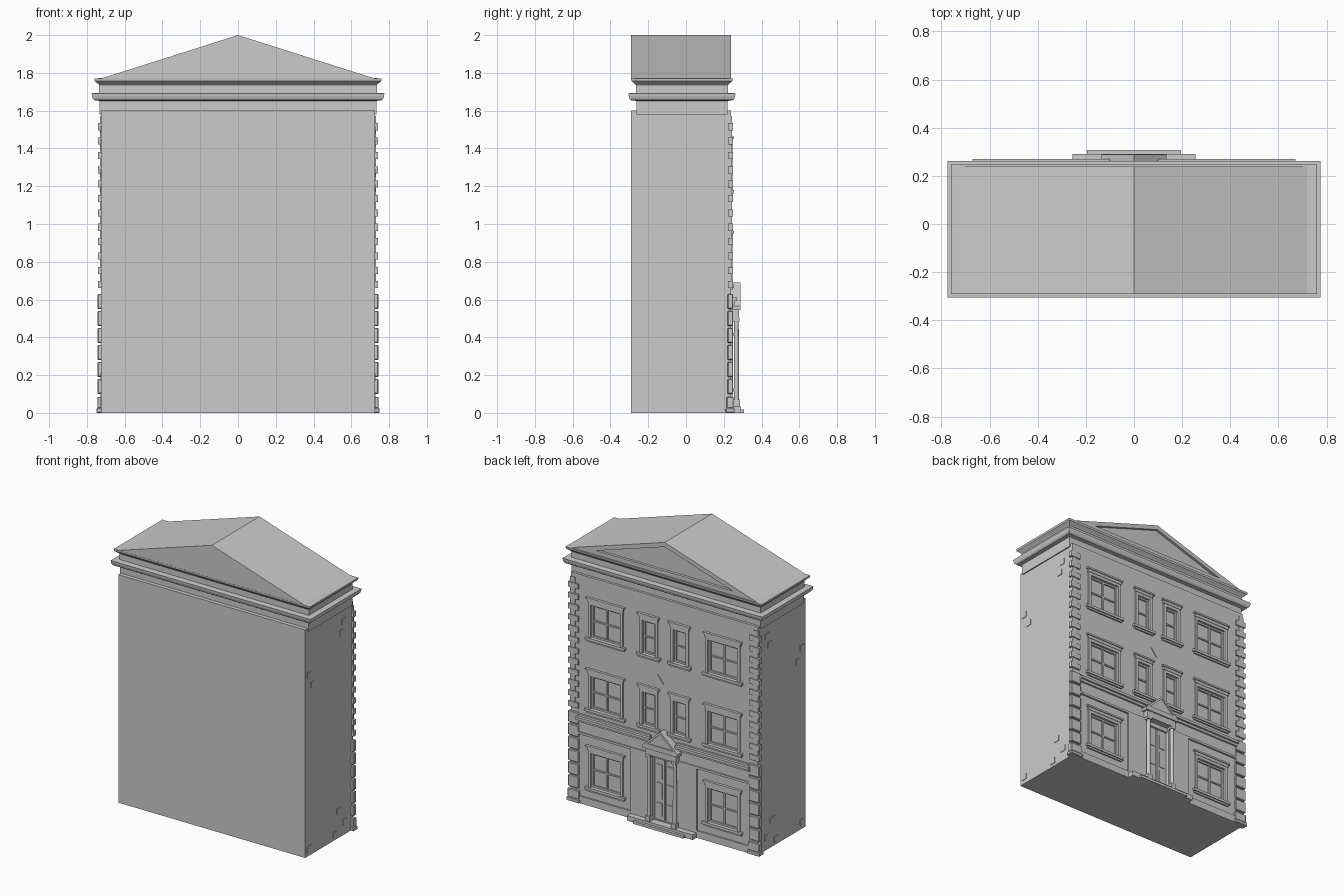
import bpy, bmesh
from mathutils import Matrix, Vector

if "Cube" in bpy.data.objects:
    bpy.data.objects.remove(bpy.data.objects["Cube"])

WALL = 0.237          # facade plane (faces +y)
BACK = -0.29          # plain rear plane
HALF = 0.725          # half width of the body


def finish(name, bm, mirror=False):
    bmesh.ops.recalc_face_normals(bm, faces=bm.faces)
    me = bpy.data.meshes.new(name)
    bm.to_mesh(me)
    bm.free()
    ob = bpy.data.objects.new(name, me)
    bpy.context.scene.collection.objects.link(ob)
    if mirror:
        m = ob.modifiers.new("Mirror", 'MIRROR')
        m.use_mirror_merge = False
    return ob


def boxes(name, items, mirror=False):
    """Each item is x0, x1, y0, y1, z0, z1."""
    bm = bmesh.new()
    for x0, x1, y0, y1, z0, z1 in items:
        mat = Matrix.Translation(((x0 + x1) / 2, (y0 + y1) / 2, (z0 + z1) / 2))
        mat = mat @ Matrix.Diagonal((x1 - x0, y1 - y0, z1 - z0, 1))
        bmesh.ops.create_cube(bm, size=1, matrix=mat)
    return finish(name, bm, mirror)


def rings(name, profile, x0, x1, y0, y1):
    """Rectangular moulding: profile of (outward offset, z)."""
    bm = bmesh.new()
    loops = [[bm.verts.new((x, y, z)) for x, y in
              ((x0 - o, y0 - o), (x1 + o, y0 - o), (x1 + o, y1 + o), (x0 - o, y1 + o))]
             for o, z in profile]
    for a, b in zip(loops, loops[1:]):
        for i in range(4):
            j = (i + 1) % 4
            bm.faces.new((a[i], a[j], b[j], b[i]))
    bm.faces.new(loops[0])
    bm.faces.new(loops[-1])
    return finish(name, bm)


def gable(name, half, y0, y1, z0, z1, rim, depth):
    """Triangular prism with a sunk panel on its +y end."""
    bm = bmesh.new()
    tri = ((-half, z0), (half, z0), (0, z1))
    a = [bm.verts.new((x, y0, z)) for x, z in tri]
    b = [bm.verts.new((x, y1, z)) for x, z in tri]
    bm.faces.new(a)
    front = bm.faces.new(b)
    for i in range(3):
        j = (i + 1) % 3
        bm.faces.new((a[i], a[j], b[j], b[i]))
    bmesh.ops.recalc_face_normals(bm, faces=bm.faces)
    bmesh.ops.inset_region(bm, faces=[front], thickness=rim, use_even_offset=True)
    out = bmesh.ops.extrude_discrete_faces(bm, faces=[front])
    bmesh.ops.translate(bm, verts=out["faces"][0].verts, vec=(0, -depth, 0))
    return finish(name, bm)


# Window openings on the +x half: x0, x1, z0, z1, columns
windows = [(0.34, 0.57, 0.13, 0.37, 2)]
for z in (0.68, 1.18):
    windows += [(0.34, 0.57, z, z + 0.23, 2), (0.07, 0.17, z, z + 0.23, 1)]

# Body with recessed window and door openings
body = boxes("body", [(-HALF, HALF, BACK, WALL, 0, 1.6)])
holes = [(s * (x0 + x1) / 2 - (x1 - x0) / 2, s * (x0 + x1) / 2 + (x1 - x0) / 2,
          WALL - 0.018, 0.3, z0, z1) for x0, x1, z0, z1, _ in windows for s in (1, -1)]
holes.append((-0.085, 0.085, WALL - 0.018, 0.3, 0.04, 0.47))
cutter = boxes("opening_cutter", holes)
cutter.hide_render = True
cutter.hide_viewport = True
cutter.display_type = 'WIRE'
cut = body.modifiers.new("Openings", 'BOOLEAN')
cut.object = cutter
cut.operation = 'DIFFERENCE'
cut.solver = 'EXACT'

# Window surrounds, sashes, sills and lintels
surround, sash, sill, lintel = [], [], [], []
for x0, x1, z0, z1, cols in windows:
    f, g, y0, y1 = 0.02, 0.012, WALL - 0.01, WALL + 0.009
    surround += [(x0 - f, x0, y0, y1, z0, z1), (x1, x1 + f, y0, y1, z0, z1),
                 (x0 - f, x1 + f, y0, y1, z1, z1 + f)]
    sy0, sy1, zm = WALL - 0.02, WALL - 0.007, (z0 + z1) / 2
    sash += [(x0, x0 + g, sy0, sy1, z0, z1), (x1 - g, x1, sy0, sy1, z0, z1),
             (x0, x1, sy0, sy1, z0, z0 + g), (x0, x1, sy0, sy1, z1 - g, z1),
             (x0, x1, sy0, sy1 - 0.003, zm - 0.005, zm + 0.005)]
    if cols == 2:
        xm = (x0 + x1) / 2
        sash.append((xm - 0.006, xm + 0.006, sy0, sy1 - 0.002, z0, z1))
    sill += [(x0 - 0.04, x1 + 0.04, y0, WALL + 0.018, z0 - 0.018, z0),
             (x0 - 0.03, x1 + 0.03, y0, WALL + 0.01, z0 - 0.03, z0 - 0.018)]
    lintel += [(x0 - 0.025, x1 + 0.025, y0, WALL + 0.012, z1 + f, z1 + 0.04),
               (x0 - 0.035, x1 + 0.035, y0, WALL + 0.018, z1 + 0.04, z1 + 0.052)]
boxes("window_surrounds", surround, True)
boxes("window_sashes", sash, True)
boxes("window_sills", sill, True)
boxes("window_lintels", lintel, True)

# Corner stones: large rusticated blocks below, alternating quoins above
lower = [(0.65, 0.75, 0.21, 0.258, 0, 0.025), (0.655, 0.745, 0.215, 0.252, 0.025, 0.085)]
lower += [(0.66, 0.743, 0.22, 0.25, 0.1 + 0.09 * i, 0.18 + 0.09 * i) for i in range(6)]
stones = boxes("lower_corner_stones", lower, True)
bev = stones.modifiers.new("Bevel", 'BEVEL')
bev.width = 0.004
bev.segments = 1
upper = []
for i in range(24):
    z = 0.66 + 0.038 * i
    wide = i % 2 == 0
    upper.append((0.665 if wide else 0.69, 0.742 if wide else 0.73,
                  0.222 if wide else 0.23, 0.248 if wide else 0.243, z, z + 0.0375))
boxes("upper_quoins", upper, True)

# Small loose bricks on both side walls
bricks = [(-0.25, 0.05), (0.04, 0.04), (0.08, 0.19), (0.145, 0.09),
          (-0.25, 1.27), (-0.205, 1.19), (0.11, 1.43), (0.135, 1.5)]
boxes("side_bricks", [(0.715, HALF + 0.004, y - 0.022, y + 0.022, z - 0.02, z + 0.02)
                      for y, z in bricks], True)

# Belt course above the ground floor, skirting and projecting door bay
boxes("belt_course", [(0.1, 0.66, 0.23, 0.243, 0.5, 0.575),
                      (0.1, 0.665, 0.23, 0.25, 0.485, 0.5),
                      (0.1, 0.67, 0.23, 0.256, 0.575, 0.592),
                      (0.1, 0.67, 0.23, 0.27, 0.592, 0.61),
                      (0.1, 0.66, 0.23, 0.25, 0.61, 0.625)], True)
boxes("skirting", [(0.25, 0.66, 0.23, 0.248, 0, 0.05)], True)
boxes("door_bay", [(0.085, 0.255, 0.23, 0.25, 0, 0.5)], True)

# Entrance steps
boxes("entrance_steps", [(-0.255, 0.255, 0.22, 0.29, 0, 0.035),
                         (-0.195, 0.195, 0.22, 0.308, 0, 0.018)])

# Double door with raised panels
door = [(s * 0.042 - 0.038, s * 0.042 + 0.038, 0.21, 0.23, 0.035, 0.465) for s in (1, -1)]
for s in (1, -1):
    for z0, z1 in ((0.07, 0.16), (0.19, 0.3), (0.33, 0.43)):
        door.append((s * 0.042 - 0.022, s * 0.042 + 0.022, 0.22, 0.235, z0, z1))
boxes("double_door", door)

# Door columns with base and capital
bm = bmesh.new()
bmesh.ops.create_cone(bm, cap_ends=True, segments=16, radius1=0.014, radius2=0.012, depth=0.43,
                      matrix=Matrix.Translation((0.1, 0.267, 0.285)))
cols = finish("door_columns", bm, True)
bpy.context.view_layer.objects.active = cols
cols.select_set(True)
bpy.ops.object.shade_smooth_by_angle()
cols.select_set(False)
boxes("column_bases_and_capitals", [(0.082, 0.118, 0.245, 0.285, 0.035, 0.07),
                                    (0.083, 0.117, 0.245, 0.283, 0.485, 0.505)], True)

# Door entablature and pediment
boxes("door_entablature", [(-0.12, 0.12, 0.215, 0.28, 0.5, 0.545),
                           (-0.135, 0.135, 0.215, 0.288, 0.545, 0.565)])
gable("door_pediment", 0.135, 0.22, 0.288, 0.565, 0.69, 0.014, 0.008)

# Thin diagonal sliver on the wall above the door
bm = bmesh.new()
bmesh.ops.create_cube(bm, size=1, matrix=Matrix.Translation((0.03, WALL + 0.003, 1.03))
                      @ Matrix.Rotation(-0.68, 4, 'Y').inverted()
                      @ Matrix.Diagonal((0.006, 0.006, 0.075, 1)))
finish("wall_strip", bm)

# Frieze and cornice running around the whole top
rings("cornice", [(0.008, 1.58), (0.008, 1.652), (0.034, 1.654), (0.043, 1.662), (0.048, 1.676),
                  (0.05, 1.692), (0.01, 1.694), (0.01, 1.735), (0.016, 1.742), (0.026, 1.75),
                  (0.034, 1.757), (0.036, 1.771), (0.0, 1.772)],
      -HALF, HALF, BACK + 0.035, 0.212)

# Gabled roof with sunk pediment panel above the facade
gable("roof", HALF, BACK, 0.238, 1.77, 2.0, 0.03, 0.018)
